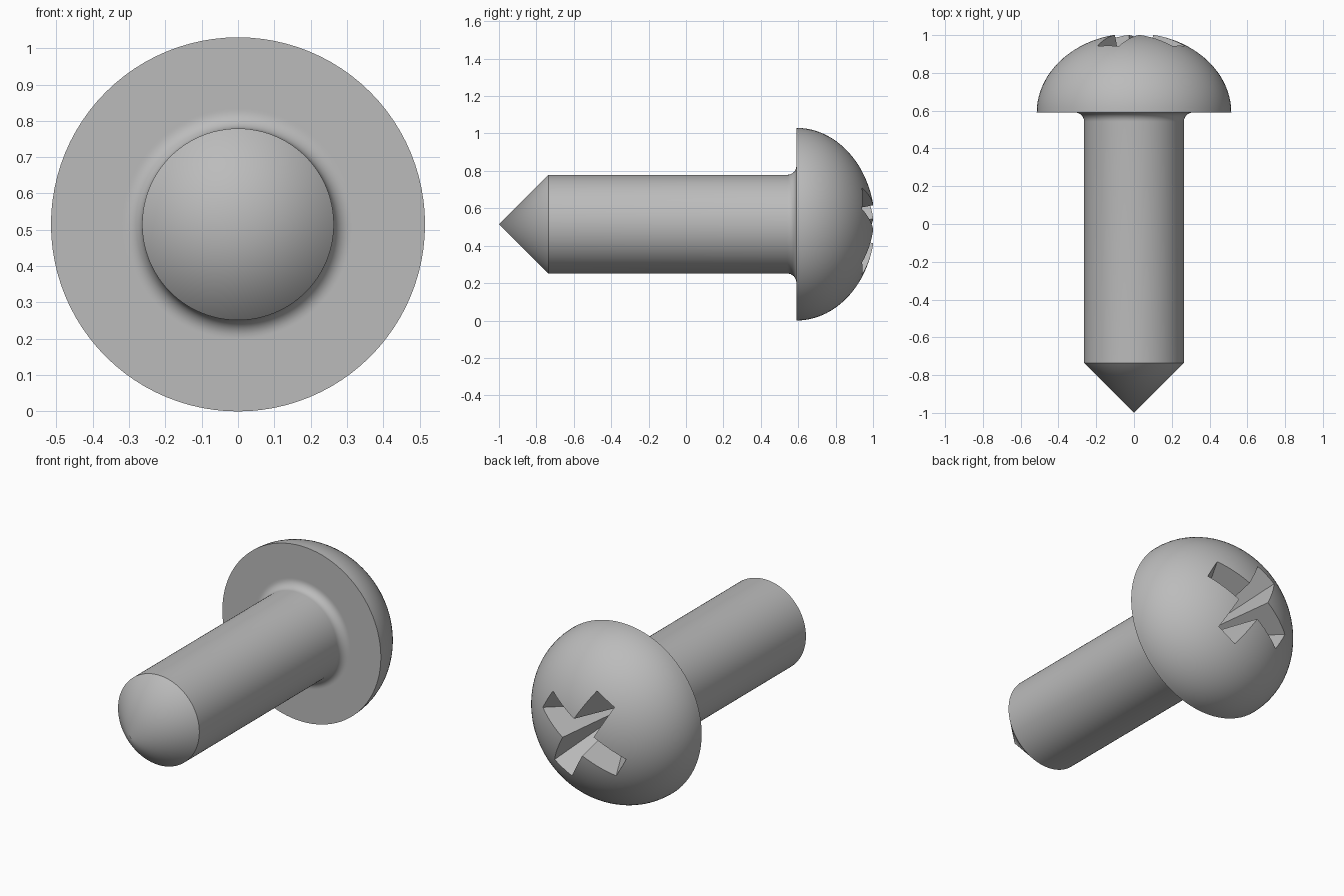
import bpy, bmesh, math
from mathutils import Matrix, Vector

cube = bpy.data.objects.get("Cube")
if cube:
    bpy.data.objects.remove(cube, do_unlink=True)

HEAD_R, SHANK_R, FILLET = 0.515, 0.264, 0.048
SEAT_Y, DOME_H = 0.59, 0.42
AXIS_Z = HEAD_R
SEGMENTS = 96

steel = bpy.data.materials.new("grey_steel")
steel.use_nodes = True
colour = (0.5, 0.5, 0.5, 1)
steel.diffuse_color = colour
steel.node_tree.nodes["Principled BSDF"].inputs["Base Color"].default_value = colour


def make_object(name, bm):
    bmesh.ops.recalc_face_normals(bm, faces=bm.faces)
    mesh = bpy.data.meshes.new(name)
    bm.to_mesh(mesh)
    bm.free()
    mesh.materials.append(steel)
    obj = bpy.data.objects.new(name, mesh)
    bpy.context.collection.objects.link(obj)
    obj.location.z = AXIS_Z
    return obj


# Lathe profile as (radius, y): pointed tip, shank, fillet, flat seat, domed head
profile = [(0, -1), (SHANK_R, -1 + SHANK_R)]
for i in range(9):
    a = math.radians(90 * i / 8)
    profile.append((SHANK_R + FILLET * (1 - math.cos(a)),
                    SEAT_Y - FILLET * (1 - math.sin(a))))
profile.append((SHANK_R + FILLET + 0.006, SEAT_Y))
for i in range(25):
    a = math.radians(90 * i / 24)
    r = HEAD_R * math.cos(a) if i < 24 else 0
    profile.append((r, SEAT_Y + DOME_H * math.sin(a)))

bm = bmesh.new()
verts = [bm.verts.new((r, y, 0)) for r, y in profile]
edges = [bm.edges.new(pair) for pair in zip(verts, verts[1:])]
bmesh.ops.spin(bm, geom=verts + edges, cent=(0, 0, 0), axis=(0, 1, 0),
               angle=math.tau, steps=SEGMENTS, use_duplicate=False)
bmesh.ops.remove_doubles(bm, verts=bm.verts, dist=0.0001)
screw = make_object("round_head_screw", bm)

# Cross-shaped cutter tapering to a point inside the head
TOP_Y, APEX_Y, ARM, HALF = 1.05, 0.47, 0.338, 0.081
bm = bmesh.new()
ring = []
for k in range(4):
    turn = Matrix.Rotation(math.radians(30 + 90 * k), 2)
    for u, v in ((ARM, -HALF), (ARM, HALF), (HALF, HALF)):
        p = turn @ Vector((u, v))
        ring.append(bm.verts.new((p.x, TOP_Y, p.y)))
bm.faces.new(ring)
apex = bm.verts.new((0, APEX_Y, 0))
for a, b in zip(ring, ring[1:] + ring[:1]):
    bm.faces.new((a, b, apex))
cutter = make_object("cross_recess_cutter", bm)
cutter.hide_render = True

# Cut the driver recess and finish the shading
cut = screw.modifiers.new("driver_recess", 'BOOLEAN')
cut.operation = 'DIFFERENCE'
cut.solver = 'EXACT'
cut.object = cutter
bpy.ops.object.select_all(action='DESELECT')
bpy.context.view_layer.objects.active = screw
screw.select_set(True)
bpy.ops.object.modifier_apply(modifier=cut.name)
bpy.data.objects.remove(cutter, do_unlink=True)
bpy.ops.object.shade_smooth_by_angle(angle=math.radians(30))
